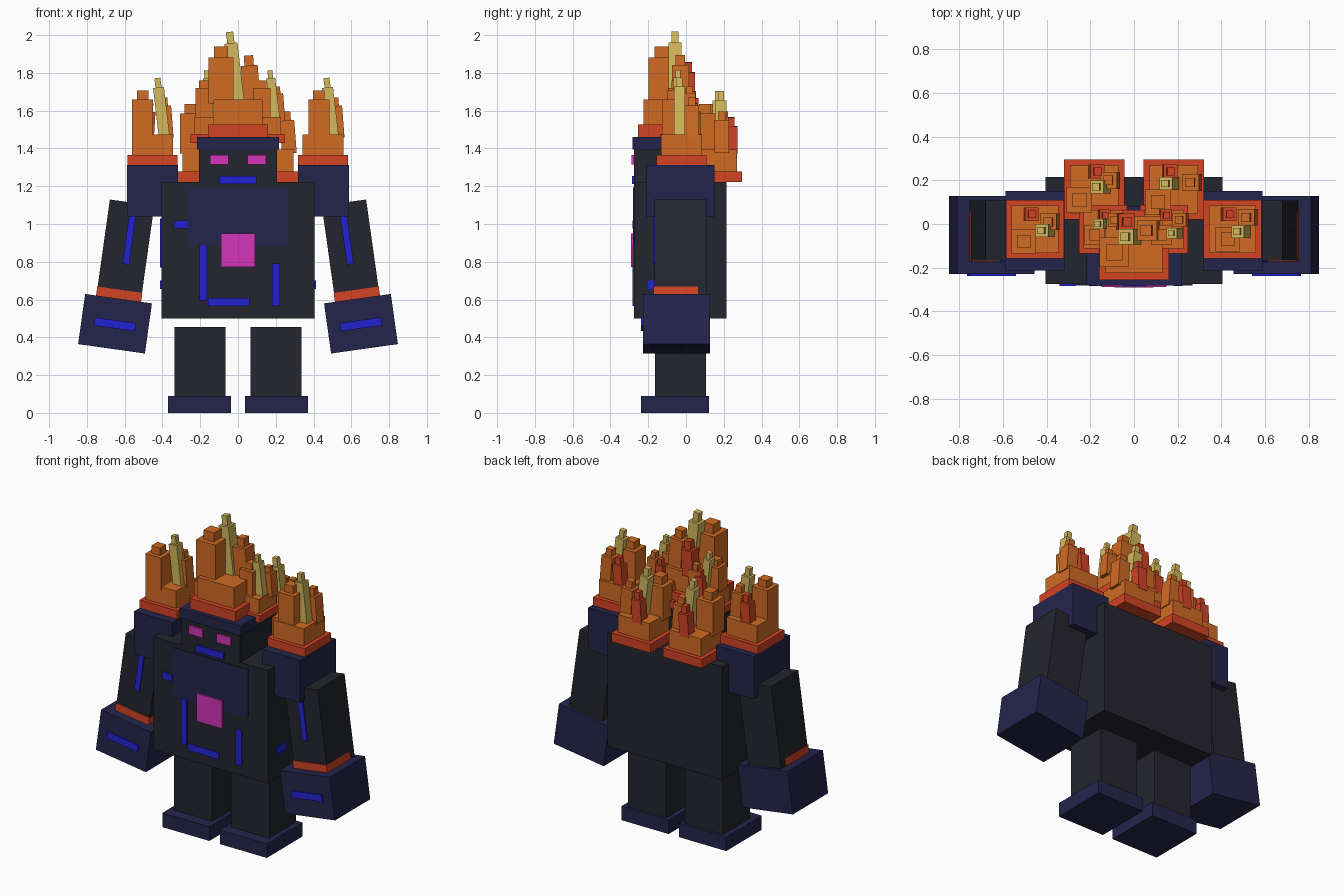
import bpy, bmesh, math
from mathutils import Matrix, Vector

if "Cube" in bpy.data.objects:
    bpy.data.objects.remove(bpy.data.objects["Cube"])


def material(name, rgb):
    m = bpy.data.materials.new(name)
    lin = [((c / 255 + 0.055) / 1.055) ** 2.4 for c in rgb]
    m.diffuse_color = (*lin, 1)
    m.use_nodes = True
    m.node_tree.nodes["Principled BSDF"].inputs["Base Color"].default_value = m.diffuse_color
    return m


STONE = material("dark_stone", (36, 37, 46))
NAVY = material("navy_armor", (36, 36, 76))
BLUE = material("bright_blue", (34, 34, 210))
PINK = material("magenta_glow", (212, 53, 184))
RED = material("ember_red", (210, 68, 36))
ORANGE = material("flame_orange", (208, 107, 36))
YELLOW = material("flame_yellow", (212, 184, 92))


def make(name, boxes, mat, matrix=Matrix()):
    """One object from a list of (centre, size) boxes, placed by a matrix."""
    bm = bmesh.new()
    for c, s in boxes:
        bmesh.ops.create_cube(bm, size=1, matrix=Matrix.Translation(c) @ Matrix.Diagonal((*s, 1)))
    me = bpy.data.meshes.new(name)
    bm.to_mesh(me)
    bm.free()
    me.materials.append(mat)
    ob = bpy.data.objects.new(name, me)
    ob.matrix_world = matrix
    bpy.context.collection.objects.link(ob)
    return ob


def span(name, x, y, z, mat):
    """Axis-aligned box from its three ranges."""
    c = [(a + b) / 2 for a, b in (x, y, z)]
    s = [abs(b - a) for a, b in (x, y, z)]
    return make(name, [(c, s)], mat)


# Torso and head
span("torso", (-.405, .405), (-.275, .215), (.5, 1.222), STONE)
span("head", (-.207, .207), (-.275, .07), (1.21, 1.41), STONE)
span("brow", (-.217, .217), (-.282, .08), (1.395, 1.46), NAVY)
span("chest_plate", (-.267, .267), (-.281, -.27), (.885, 1.193), NAVY)
span("chest_core", (-.09, .09), (-.29, -.281), (.772, .95), PINK)
span("mouth", (-.1, .097), (-.287, -.27), (1.213, 1.255), BLUE)

# Glowing veins on the torso
for i, (x0, x1, z0, z1) in enumerate([(.18, .222, .565, .792), (-.16, .062, .565, .608),
                                      (-.205, -.165, .595, .887), (-.34, -.267, .975, 1.018)]):
    span(f"front_vein_{i}", (x0, x1), (-.284, -.274), (z0, z1), BLUE)
span("left_side_vein", (-.413, -.404), (-.17, -.13), (.77, 1.03), BLUE)

# Mirrored parts
for s, side in ((-1, "left"), (1, "right")):
    def pair(name, x, y, z, mat):
        span(f"{side}_{name}", (s * x[0], s * x[1]), y, z, mat)

    pair("eye", (.05, .148), (-.289, -.27), (1.314, 1.366), PINK)
    pair("side_vein", (.404, .412), (-.2, -.1), (.655, .7), BLUE)
    pair("foot", (.037, .37), (-.237, .122), (0, .09), NAVY)
    pair("leg", (.067, .337), (-.165, .106), (.09, .455), STONE)
    pair("shoulder", (.317, .587), (-.212, .15), (1.04, 1.312), NAVY)

    # Arm parts share a frame at the hand centre, tilted outward
    arm = Matrix.Translation((s * .651, 0, .472)) @ Matrix.Rotation(-s * math.radians(8), 4, 'Y')
    make(f"{side}_hand", [((0, -.05, 0), (.357, .356, .268))], NAVY, arm)
    make(f"{side}_hand_strip", [((0, -.232, -.003), (.22, .01, .043))], BLUE, arm)
    make(f"{side}_arm", [((0, -.029, .385), (.237, .274, .525))], STONE, arm)
    make(f"{side}_cuff", [((0, -.055, .157), (.241, .235, .05))], RED, arm)
    make(f"{side}_arm_strip", [((-s * .012, -.17, .47), (.036, .01, .3))], BLUE, arm)


# Tongue kinds: material, width, column height, cap height, lean in x
KINDS = {
    "tall_orange": (ORANGE, .112, .185, .048, 0),
    "yellow": (YELLOW, .058, .25, .05, -.035),
    "short_orange": (ORANGE, .075, .15, .045, -.015),
    "red": (RED, .062, .12, .045, .01),
}


def tongue(name, kind, tip, z, k):
    """Leaning column with a narrower cap, ending at tip."""
    mat, w, h, cap, lean = KINDS[kind]
    w, h, cap, lean = w * k, h * k, cap * k, lean * k
    base = Vector((tip[0] - lean, tip[1], z))
    axis = Vector((lean, 0, h + cap))
    rot = Vector((0, 0, 1)).rotation_difference(axis).to_matrix().to_4x4()
    make(name, [((0, 0, h / 2 - .01), (w, w, h + .02)),
                ((0, 0, h + cap / 2), (w * .55, w * .55, cap))],
         mat, Matrix.Translation(base) @ rot)


def flame(name, x, y, z, half, tips):
    """Red tray, orange block and four tongues; sizes follow the tray."""
    k = half / .133
    top = z + .165 * k
    make(f"{name}_tray", [((x, y, z + .0275 * k), (2 * half, 2 * half, .055 * k))], RED)
    make(f"{name}_block", [((x, y, z + .11 * k), (1.62 * half, 1.62 * half, .11 * k))], ORANGE)
    for kind, tip in zip(KINDS, tips):
        tongue(f"{name}_{kind}", kind, tip, top, k)


# Flames on shoulders, head and back; tips in KINDS order
flame("left_shoulder_flame", -.453, -.024, 1.31, .133,
      [(-.505, -.08), (-.427, -.03), (-.395, .01), (-.465, .045)])
flame("right_shoulder_flame", .45, -.024, 1.31, .133,
      [(.428, -.07), (.468, -.035), (.51, .03), (.44, .045)])
flame("head_flame", 0, -.095, 1.46, .16,
      [(-.09, -.13), (-.045, -.058), (.055, -.03), (-.03, .01)])
flame("left_head_flame", -.142, -.024, 1.43, .11,
      [(-.18, -.05), (-.168, 0), (-.09, .02), (-.13, .04)])
flame("right_head_flame", .138, -.024, 1.43, .11,
      [(.125, -.05), (.168, -.042), (.205, .02), (.15, .04)])
flame("left_back_flame", -.182, .158, 1.222, .138,
      [(-.25, .11), (-.175, .17), (-.12, .2), (-.165, .24)])
flame("right_back_flame", .182, .158, 1.222, .138,
      [(.11, .1), (.14, .185), (.255, .19), (.17, .24)])
